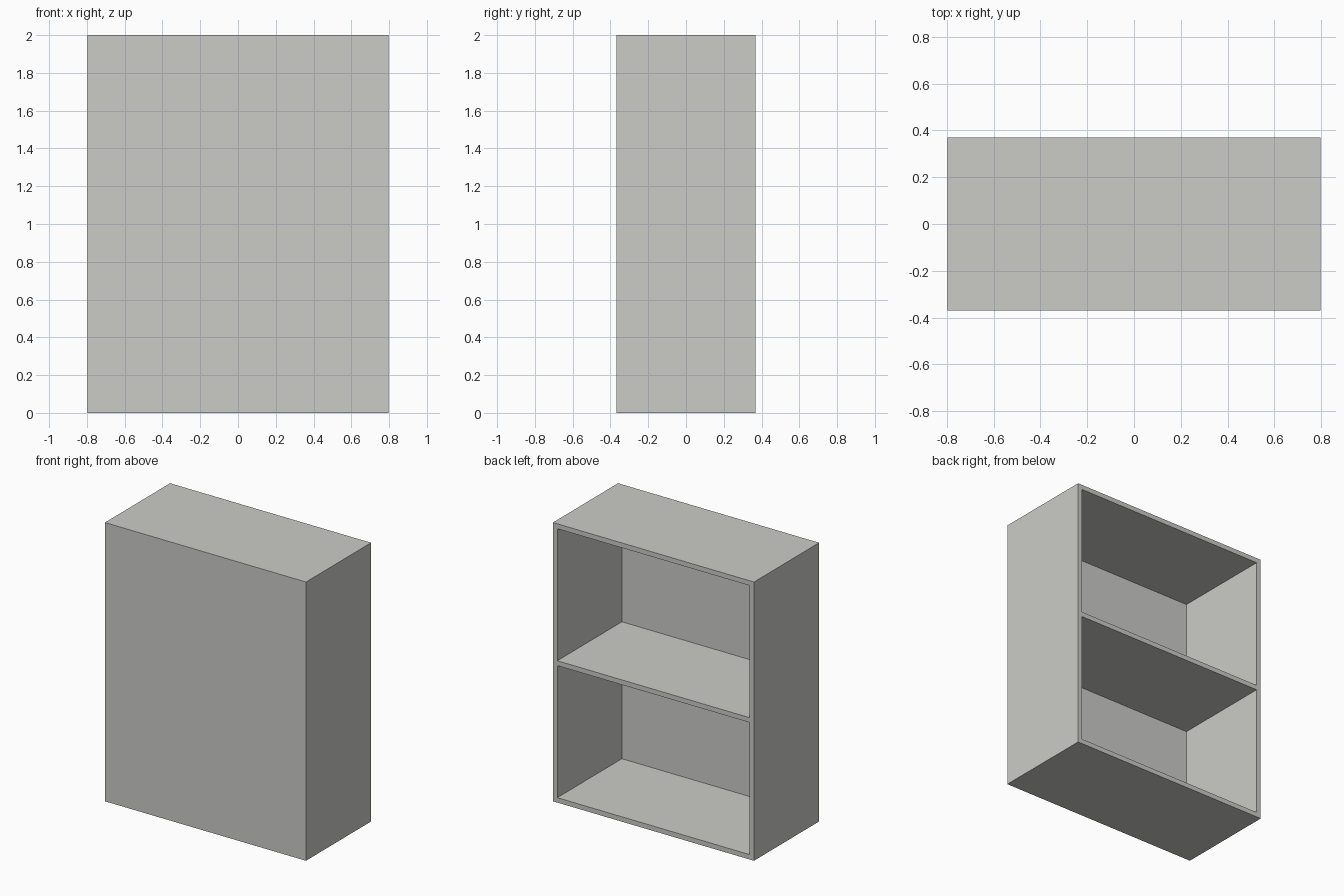
import bpy

if "Cube" in bpy.data.objects:
    bpy.data.objects.remove(bpy.data.objects["Cube"])

W, D, H = 1.596, 0.738, 2.0   # overall size
T = 0.035                     # board thickness
P = 0.006                     # thin closing panel at the front

grey = bpy.data.materials.new("warm_grey")
grey.diffuse_color = (0.60, 0.60, 0.575, 1)
grey.use_nodes = True
grey.node_tree.nodes["Principled BSDF"].inputs["Base Color"].default_value = grey.diffuse_color


def board(name, size, center):
    bpy.ops.mesh.primitive_cube_add(size=1, location=center)
    ob = bpy.context.object
    ob.name = name
    ob.scale = size
    bpy.ops.object.transform_apply(location=False, rotation=False, scale=True)
    ob.data.materials.append(grey)
    return ob


# Upright sides, full height
for name, s in (("left_side", -1), ("right_side", 1)):
    board(name, (T, D, H), (s * (W - T) / 2, 0, H / 2))

# Bottom, middle shelf and top, fitted between the sides
for name, z in (("bottom_board", T / 2), ("middle_shelf", H / 2), ("top_board", H - T / 2)):
    board(name, (W - 2 * T, D, T), (0, 0, z))

# Thin panels closing each compartment at the front; the rear is open
bay = (H - 3 * T) / 2
for name, z in (("lower_panel", T + bay / 2), ("upper_panel", H - T - bay / 2)):
    board(name, (W - 2 * T, P, bay), (0, -(D - P) / 2, z))
